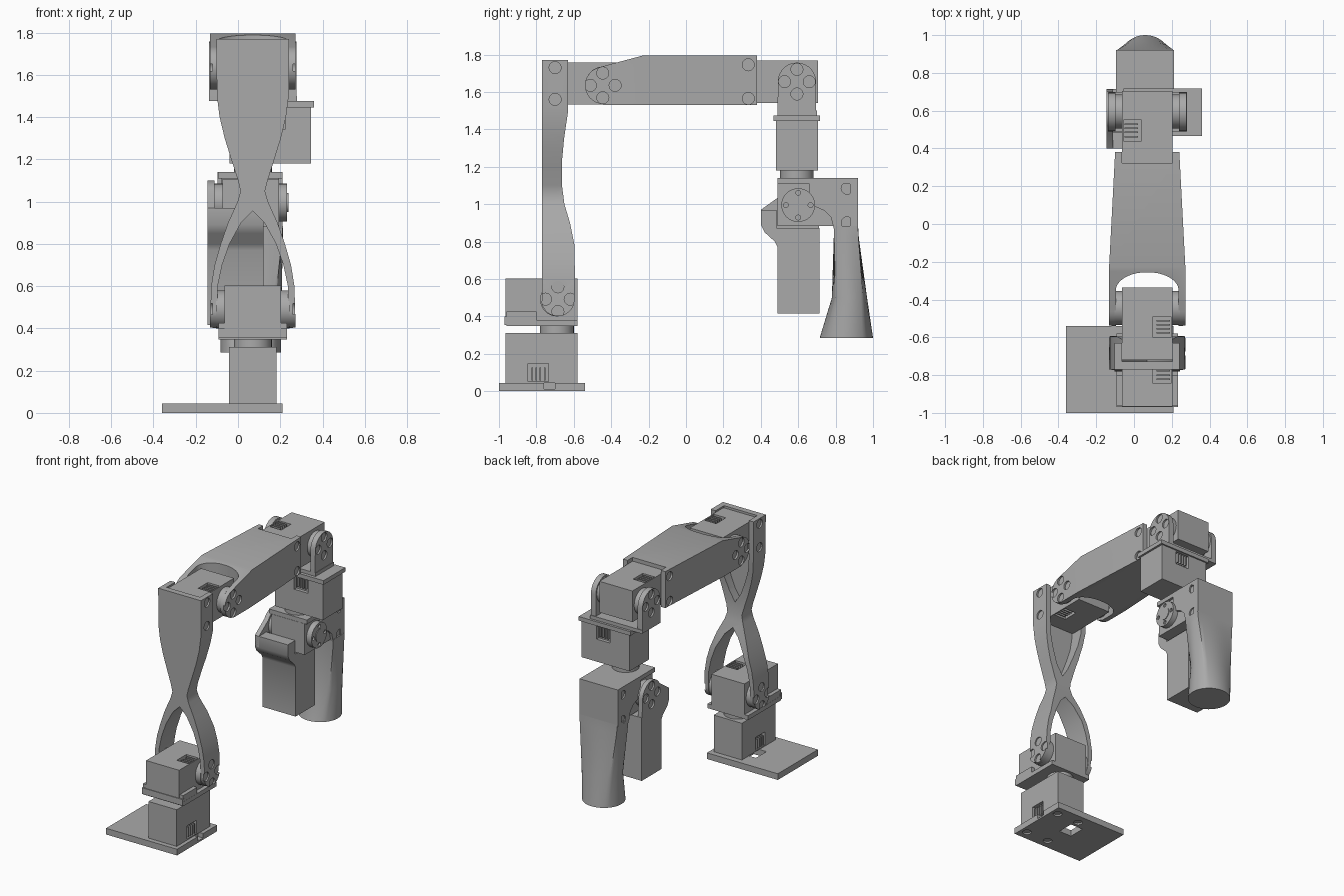
import bpy, bmesh
from math import cos, sin, pi, radians
from mathutils import Matrix, Vector

cube = bpy.data.objects.get("Cube")
if cube:
    bpy.data.objects.remove(cube, do_unlink=True)

grey = bpy.data.materials.new("printed grey")
grey.use_nodes = True
grey.diffuse_color = (0.4, 0.4, 0.4, 1)
grey.node_tree.nodes["Principled BSDF"].inputs["Base Color"].default_value = (0.4, 0.4, 0.4, 1)
CX = 0.07  # centre line of the arm
X, Y, Z = Vector((1, 0, 0)), Vector((0, 1, 0)), Vector((0, 0, 1))


def finish(name, bm):
    bmesh.ops.recalc_face_normals(bm, faces=bm.faces)
    mesh = bpy.data.meshes.new(name)
    bm.to_mesh(mesh)
    bm.free()
    mesh.materials.append(grey)
    ob = bpy.data.objects.new(name, mesh)
    bpy.context.collection.objects.link(ob)
    return ob


def add_box(bm, lo, hi, m=Matrix()):
    lo, hi = Vector(lo), Vector(hi)
    size = Matrix.Diagonal((*(hi - lo), 1))
    bmesh.ops.create_cube(bm, size=1, matrix=m @ Matrix.Translation((lo + hi) / 2) @ size)


def add_disc(bm, center, axis, r, depth, sides=32):
    m = Matrix.Translation(center) @ axis.to_track_quat('Z', 'Y').to_matrix().to_4x4()
    bmesh.ops.create_cone(bm, cap_ends=True, segments=sides, radius1=r, radius2=r,
                          depth=depth, matrix=m)


def boxes(name, *pairs):
    bm = bmesh.new()
    for lo, hi in pairs:
        add_box(bm, lo, hi)
    return finish(name, bm)


def prism(name, pts, axis, a, b):
    """Extrude a flat outline along the x, y or z axis."""
    place = {'x': lambda p, d: (d, p[0], p[1]), 'y': lambda p, d: (p[0], d, p[1]),
             'z': lambda p, d: (p[0], p[1], d)}[axis]
    bm = bmesh.new()
    face = bm.faces.new([bm.verts.new(place(p, a)) for p in pts])
    out = bmesh.ops.extrude_face_region(bm, geom=[face])
    shift = Vector(place((0, 0), b - a))
    bmesh.ops.translate(bm, vec=shift, verts=[v for v in out["geom"] if isinstance(v, bmesh.types.BMVert)])
    return finish(name, bm)


def combine(ob, tool, operation='DIFFERENCE'):
    mod = ob.modifiers.new("cut", 'BOOLEAN')
    mod.object, mod.operation, mod.solver = tool, operation, 'EXACT'
    dg = bpy.context.evaluated_depsgraph_get()
    mesh = bpy.data.meshes.new_from_object(ob.evaluated_get(dg))
    ob.modifiers.clear()
    ob.data = mesh
    bpy.data.objects.remove(tool, do_unlink=True)
    return ob


def screw_holes(ob, places, axis=X, r=0.032, depth=0.024):
    bm = bmesh.new()
    for p in places:
        add_disc(bm, p, axis, r, depth, 20)
    return combine(ob, finish("screw_cutter", bm))


def hub_ring(x, y, z, r=0.066):
    return [(x, y + r * cos(k * pi / 2), z + r * sin(k * pi / 2)) for k in range(4)]


def arc(c, r, a0, a1, n=14):
    return [(c[0] + r * cos(radians(a0 + (a1 - a0) * k / n)),
             c[1] + r * sin(radians(a0 + (a1 - a0) * k / n))) for k in range(n + 1)]


def mirrored(pairs):
    """Closed outline from half widths listed along the centre line."""
    return [(CX + w, t) for w, t in pairs] + [(CX - w, t) for w, t in reversed(pairs) if w > 0]


# servo motor: body, plug sockets on both wide faces, horn and idler discs
def motor(name, pos, tail, horn, idler=True):
    m = Matrix((tail, horn.cross(tail), horn)).transposed().to_4x4()
    m.translation = pos
    bm = bmesh.new()
    add_box(bm, (-0.11, -0.113, -0.133), (0.275, 0.113, 0.133), m)
    body = finish(name + "_body", bm)
    cut, pins, horns = bmesh.new(), bmesh.new(), bmesh.new()
    for s in (-1, 1):
        add_box(cut, (0.045, s * 0.113 - 0.025, -0.125), (0.155, s * 0.113 + 0.025, -0.03), m)
        for k in range(4):
            u = 0.062 + k * 0.022
            add_box(pins, (u, s * 0.1 - 0.013, -0.12), (u + 0.008, s * 0.1 + 0.01, -0.05), m)
    combine(body, finish("socket_cutter", cut))
    finish(name + "_plug_pins", pins)
    for s in ((-1, 1) if idler else (1,)):
        add_disc(horns, Vector(pos) + horn * s * 0.152, horn, 0.09, 0.042)
    return finish(name + "_horn", horns)


motor("base_motor", (CX, -0.69, 0.178), -Y, Z, False)
motor("shoulder_motor", (CX, -0.69, 0.49), -Y, -X)
motor("elbow_motor", (CX, -0.445, 1.645), -Y, -X)
motor("wrist_motor", (CX, 0.595, 1.655), -Y, X)
motor("wrist_roll_motor", (CX, 0.593, 1.3125), X, -Z, False)
horn = motor("gripper_motor", (0.06, 0.6, 0.995), Y, X)
screw_holes(horn, hub_ring(0.233, 0.6, 0.995), r=0.013)
bm = bmesh.new()
add_disc(bm, (0.232, 0.6, 0.995), X, 0.045, 0.012)
finish("gripper_horn_hub", bm)

# base plate with cable opening and edge slot
plate = boxes("base_plate", ((-0.36, -1, 0), (0.21, -0.54, 0.045)))
combine(plate, boxes("opening_cutter", ((-0.1, -0.78, -0.1), (0, -0.66, 0.1))))
combine(plate, boxes("slot_cutter", ((0.17, -0.76, 0.012), (0.3, -0.7, 0.1))))
screw_holes(plate, [(x, y, 0) for x in (-0.02, 0.16) for y in (-0.93, -0.61)], Z, 0.03)

# tray holding the shoulder motor
tray = boxes("shoulder_tray", ((CX - 0.163, -0.96, 0.348), (CX + 0.163, -0.58, 0.38)))
tray_sides = [((CX + s * 0.148 - 0.014, -0.96, 0.37), (CX + s * 0.148 + 0.014, -0.8, 0.425)) for s in (-1, 1)]
boxes("shoulder_tray_sides", *tray_sides)
boxes("shoulder_tray_rear_lip", ((CX - 0.163, -0.97, 0.355), (CX + 0.163, -0.95, 0.4)))

# upper arm: hourglass outline crossed with a side profile
outer = [(0.172, 1.77), (0.17, 1.5), (0.157, 1.4), (0.133, 1.3), (0.102, 1.2), (0.07, 1.1),
         (0.058, 1.05), (0.072, 1.0), (0.117, 0.9), (0.152, 0.8), (0.181, 0.7), (0.197, 0.6), (0.203, 0.4)]
arch = [(0.168, 0.4), (0.166, 0.6), (0.145, 0.7), (0.11, 0.8), (0.055, 0.9), (0, 0.955)]
upper_arm = prism("upper_arm", mirrored(outer + arch), 'y', -0.9, -0.5)
side = [(-0.77, 1.77), (-0.77, 0.49)] + arc((-0.685, 0.49), 0.089, 190, 360) + [
    (-0.594, 0.6), (-0.596, 0.78), (-0.62, 0.9), (-0.65, 1.0), (-0.663, 1.1), (-0.664, 1.22),
    (-0.652, 1.35), (-0.63, 1.5), (-0.63, 1.77)]
combine(upper_arm, prism("side_profile", side, 'x', -1, 1), 'INTERSECT')
pocket = [(0.134, 1.9), (0.134, 1.5), (0.118, 1.4), (0.085, 1.3), (0.045, 1.2), (0, 1.13)]
combine(upper_arm, prism("pocket_cutter", mirrored(pocket), 'y', -0.727, -0.4))
for s in (-1, 1):
    screw_holes(upper_arm, [(CX + s * 0.172, -0.7, z) for z in (1.56, 1.73)])
    screw_holes(upper_arm, hub_ring(CX + s * 0.202, -0.685, 0.492))

# forearm: forked tapered outline crossed with a side profile
scoop = [(0.166 * cos(radians(a)), -0.35 + 0.095 * sin(radians(a))) for a in range(0, 86, 10)]
plan = [(0.134, 0.322), (0.134, 0.38), (0.17, 0.38), (0.203, -0.25), (0.203, -0.6), (0.166, -0.6)]
forearm = prism("forearm", mirrored(plan + scoop), 'z', 1.4, 1.9)
side = [(0.4, 1.53), (0.4, 1.795), (-0.23, 1.795)] + arc((-0.44, 1.635), 0.1, 104, 270)
side[-1] = (-0.44, 1.53)
combine(forearm, prism("side_profile", side, 'x', -1, 1), 'INTERSECT')
for s in (-1, 1):
    screw_holes(forearm, [(CX + s * 0.172, 0.333, z) for z in (1.565, 1.745)])
    screw_holes(forearm, hub_ring(CX + s * 0.202, -0.445, 1.635))

# wrist bracket: plate and two round-topped ears
boxes("wrist_plate", ((-0.055, 0.467, 1.445), (0.36, 0.717, 1.475)),
      ((-0.135, 0.49, 1.475), (0.28, 0.7, 1.5)))
ear_outline = [(0.49, 1.475), (0.695, 1.475)] + arc((0.593, 1.655), 0.102, 0, 180)
for side_name, s in (("right", -1), ("left", 1)):
    ear = prism(side_name + "_wrist_ear", ear_outline, 'x', CX + s * 0.168, CX + s * 0.207)
    screw_holes(ear, hub_ring(CX + s * 0.207, 0.593, 1.655))

# fixed jaw: motor holder with cheeks, and a lofted finger turning from square to round
boxes("fixed_jaw_cover", ((-0.095, 0.49, 1.109), (0.21, 0.92, 1.14)),
      ((-0.095, 0.876, 0.87), (0.21, 0.92, 1.12)))
cheek = [(0.66, 1.14), (0.92, 1.14), (0.92, 0.87), (0.79, 0.87), (0.775, 0.93), (0.74, 0.965), (0.66, 1.0)]
for side_name, s in (("right", -1), ("left", 1)):
    ob = prism(side_name + "_jaw_cheek", cheek, 'x', 0.0575 + s * 0.134, 0.0575 + s * 0.1535)
    screw_holes(ob, [(0.0575 + s * 0.1535, 0.862, z) for z in (0.9, 1.085)], depth=0.02)

bm = bmesh.new()
rings, n = [], 48
for z, roundness, hx, y0, y1 in ((0.884, 0, 0.1525, 0.79, 0.92), (0.82, 0.1, 0.152, 0.79, 0.924),
                                 (0.5, 0.75, 0.146, 0.78, 0.968), (0.285, 1, 0.143, 0.715, 1.0)):
    ring = []
    for k in range(n):
        c, s = cos(2 * pi * k / n), sin(2 * pi * k / n)
        f = roundness + (1 - roundness) / max(abs(c), abs(s))
        ring.append(bm.verts.new((0.06 + hx * c * f, (y0 + y1) / 2 + (y1 - y0) / 2 * s * f, z)))
    rings.append(ring)
for a, b in zip(rings, rings[1:]):
    for k in range(n):
        bm.faces.new((a[k], a[k - 1], b[k - 1], b[k]))
bm.faces.new(rings[0])
bm.faces.new(rings[-1])
finish("fixed_jaw_finger", bm)

# moving jaw: block with a forward lip, and an ear on the right side
block = [(0.4, 0.97), (0.4, 0.89), (0.42, 0.85), (0.475, 0.8), (0.49, 0.77), (0.49, 0.415),
         (0.715, 0.415), (0.715, 0.872), (0.485, 0.872), (0.485, 0.97)]
prism("moving_jaw", block, 'x', -0.145, 0.12)
ear = prism("moving_jaw_ear", [(0.4, 0.97), (0.4, 0.89), (0.49, 0.8), (0.715, 0.8)]
            + arc((0.6, 0.995), 0.105, 0, 150), 'x', -0.145, -0.112)
screw_holes(ear, hub_ring(-0.145, 0.6, 0.995))

# smooth round surfaces, keep edges sharp
bpy.ops.object.select_all(action='DESELECT')
for ob in bpy.context.scene.objects:
    if ob.type == 'MESH':
        ob.select_set(True)
        bpy.context.view_layer.objects.active = ob
bpy.ops.object.shade_smooth_by_angle(angle=radians(30))
